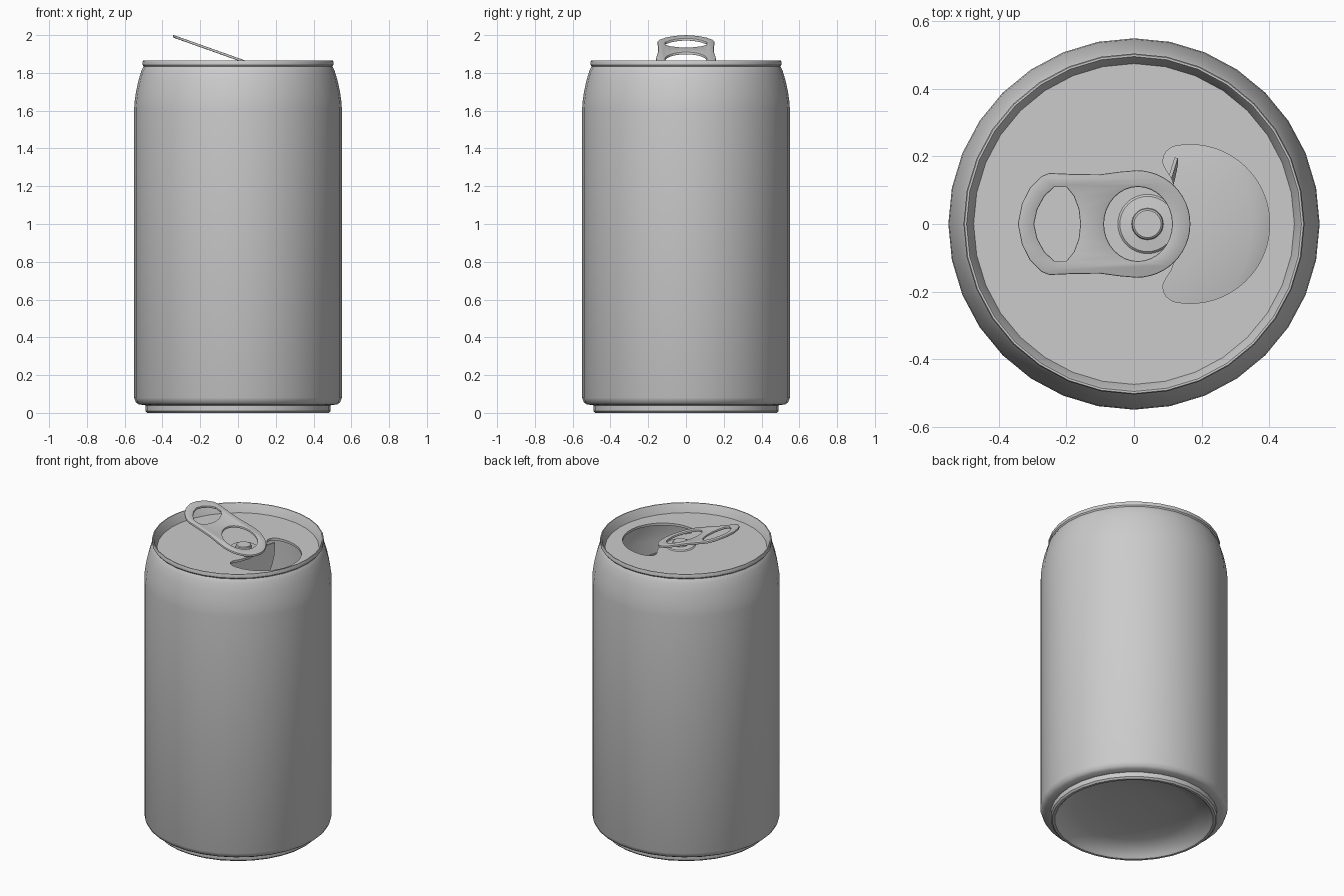
import bpy, bmesh, math
from mathutils import Matrix, Vector

cube = bpy.data.objects.get("Cube")
if cube:
    bpy.data.objects.remove(cube, do_unlink=True)

metal = bpy.data.materials.new("plain aluminium")
metal.use_nodes = True
GREY = (0.6, 0.6, 0.6, 1)
metal.diffuse_color = GREY
metal.node_tree.nodes["Principled BSDF"].inputs["Base Color"].default_value = GREY

LID_Z = 1.81


def finish(obj, angle=35):
    obj.data.materials.clear()
    obj.data.materials.append(metal)
    bpy.ops.object.select_all(action='DESELECT')
    obj.select_set(True)
    bpy.context.view_layer.objects.active = obj
    bpy.ops.object.shade_smooth_by_angle(angle=math.radians(angle))
    return obj


def lathe(name, profile, steps=32, centre=(0, 0, 0)):
    """Spin an (r, z) profile about the vertical axis."""
    bm = bmesh.new()
    verts = [bm.verts.new((r, 0, z)) for r, z in profile]
    edges = [bm.edges.new(pair) for pair in zip(verts, verts[1:])]
    bmesh.ops.spin(bm, geom=verts + edges, cent=(0, 0, 0), axis=(0, 0, 1),
                   angle=2 * math.pi, steps=steps)
    bmesh.ops.remove_doubles(bm, verts=bm.verts, dist=0.0005)
    bmesh.ops.recalc_face_normals(bm, faces=bm.faces)
    mesh = bpy.data.meshes.new(name)
    bm.to_mesh(mesh)
    bm.free()
    obj = bpy.data.objects.new(name, mesh)
    obj.location = centre
    bpy.context.collection.objects.link(obj)
    return finish(obj)


def arc(cx, r, start, end, n, squash=1.0):
    angles = [math.radians(start + (end - start) * i / n) for i in range(n + 1)]
    return [(cx + r * squash * math.cos(a), r * math.sin(a)) for a in angles]


def mirrored(half):
    """Close an upper half outline across the x axis."""
    return half + [(x, -y) for x, y in reversed(half) if abs(y) > 1e-4]


def plate(name, outlines, thickness, bevel=0.0):
    """Flat sheet from an outer outline and its holes."""
    curve = bpy.data.curves.new(name, 'CURVE')
    curve.dimensions = '2D'
    curve.fill_mode = 'BOTH'
    curve.extrude = thickness / 2 - bevel
    curve.bevel_depth = bevel
    curve.bevel_resolution = 1
    for outline in outlines:
        spline = curve.splines.new('POLY')
        spline.points.add(len(outline) - 1)
        for point, (x, y) in zip(spline.points, outline):
            point.co = (x, y, 0, 1)
        spline.use_cyclic_u = True
    obj = bpy.data.objects.new(name, curve)
    bpy.context.collection.objects.link(obj)
    bpy.ops.object.select_all(action='DESELECT')
    obj.select_set(True)
    bpy.context.view_layer.objects.active = obj
    bpy.ops.object.convert(target='MESH')
    obj = bpy.context.view_layer.objects.active
    bm = bmesh.new()
    bm.from_mesh(obj.data)
    bmesh.ops.remove_doubles(bm, verts=bm.verts, dist=0.0002)
    bmesh.ops.recalc_face_normals(bm, faces=bm.faces)
    bm.to_mesh(obj.data)
    bm.free()
    return finish(obj)


# Body: domed base, foot ring, straight wall, shoulder, rolled rim and inner wall
lathe("can_body", [
    (0, 0.09), (0.2, 0.083), (0.35, 0.065), (0.435, 0.035), (0.455, 0.01),
    (0.465, 0), (0.48, 0), (0.49, 0.01), (0.49, 0.04), (0.525, 0.045),
    (0.54, 0.055), (0.55, 0.08), (0.55, 1.61), (0.547, 1.65), (0.54, 1.7),
    (0.527, 1.76), (0.512, 1.81), (0.503, 1.828), (0.499, 1.834), (0.505, 1.842),
    (0.505, 1.859), (0.502, 1.865), (0.496, 1.865), (0.492, 1.858), (0.475, LID_Z)])

# Lid with the drinking opening, notched around the tab nose
opening = mirrored(arc(0.167, 0.235, 0, 103, 20)
                   + [(0.096, 0.215), (0.087, 0.2), (0.086, 0.18), (0.094, 0.162),
                      (0.112, 0.135), (0.13, 0.08), (0.136, 0)])
lid = plate("lid", [arc(0, 0.478, 0, 348.75, 31), opening], 0.015)
lid.location.z = LID_Z - 0.0075

# Opened flap hanging below the lid from a slightly skewed hinge
flap = plate("opening_flap", [arc(0, 0.205, -90, 90, 20, 1.3)], 0.01)
flap.matrix_world = (Matrix.Translation((0.065, 0, LID_Z - 0.012))
                     @ Matrix.Rotation(math.radians(-17), 4, 'Z')
                     @ Matrix.Rotation(math.radians(87), 4, 'Y'))

# Rivet button
lathe("rivet", [(0, 0.028), (0.04, 0.028), (0.045, 0.024), (0.047, 0.01),
                (0.082, 0.006), (0.088, 0)], centre=(0.04, 0, LID_Z))

# Pull tab: outline, finger hole and rivet hole, then lifted at the tail
tab_outline = mirrored(arc(0.008, 0.155, 0, 90, 12)
                       + [(-0.04, 0.151), (-0.1, 0.143), (-0.18, 0.144), (-0.25, 0.147),
                          (-0.272, 0.138), (-0.305, 0.105), (-0.328, 0.06), (-0.34, 0)])
finger_hole = mirrored([(-0.155, 0), (-0.16, 0.045), (-0.175, 0.085), (-0.198, 0.113),
                        (-0.238, 0.113), (-0.268, 0.085), (-0.29, 0.045), (-0.3, 0)])
rivet_hole = arc(0.012, 0.114, 0, 348.75, 31, 0.92)
tab = plate("pull_tab", [tab_outline, finger_hole, rivet_hole], 0.014, 0.004)
for v in tab.data.vertices:
    v.co.z += 1.993 - 0.355 * (v.co.x + 0.34)
